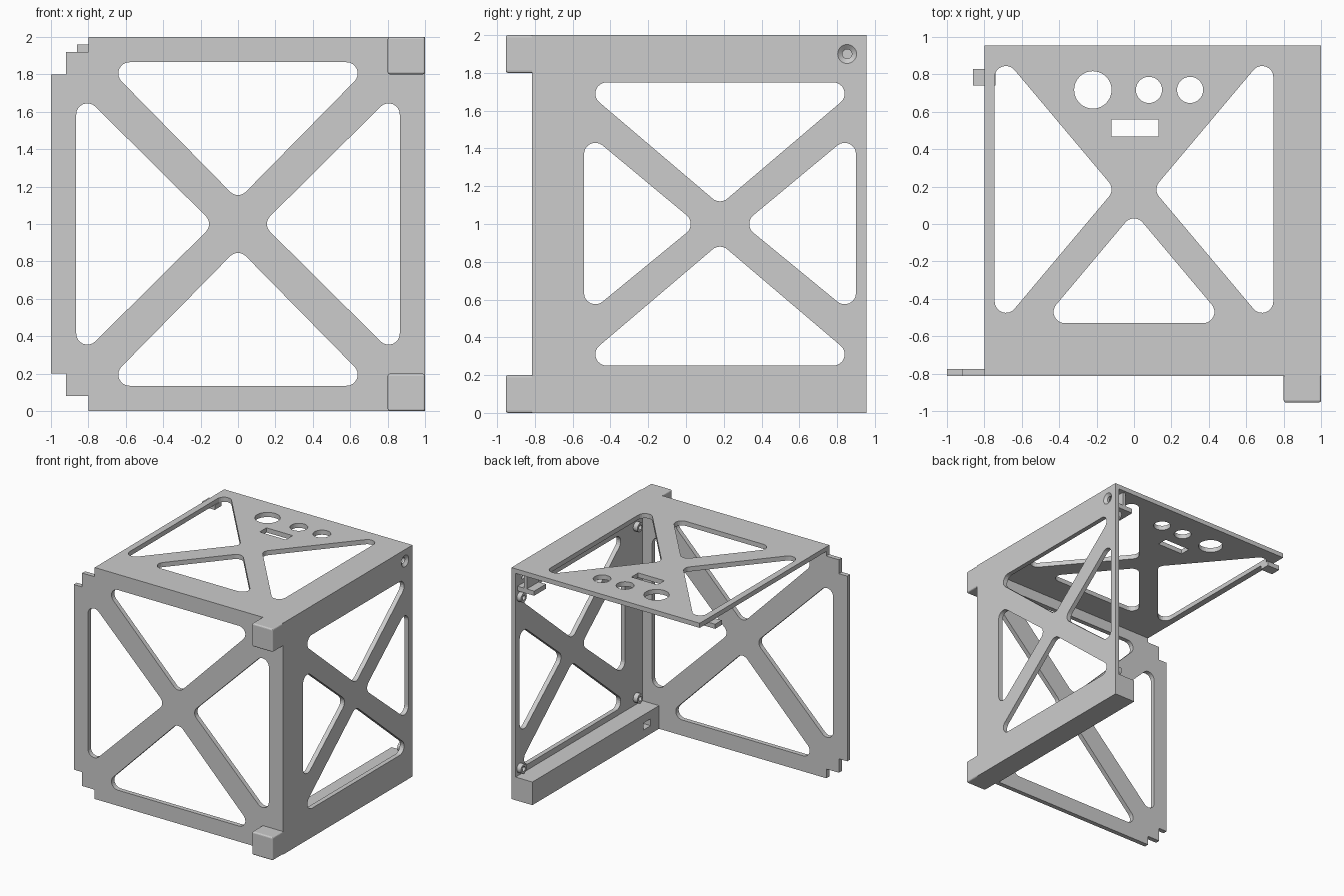
import bpy, bmesh, math
from mathutils import Matrix, Vector

if "Cube" in bpy.data.objects:
    bpy.data.objects.remove(bpy.data.objects["Cube"])

T = 0.04   # panel thickness
grey = bpy.data.materials.new("light grey")
grey.diffuse_color = (0.605, 0.605, 0.605, 1)
grey.use_nodes = True
grey.node_tree.nodes["Principled BSDF"].inputs["Base Color"].default_value = grey.diffuse_color


def add(name, mesh):
    mesh.materials.clear()
    mesh.materials.append(grey)
    ob = bpy.data.objects.new(name, mesh)
    bpy.context.collection.objects.link(ob)
    return ob


def from_bm(name, bm):
    bmesh.ops.recalc_face_normals(bm, faces=bm.faces)
    me = bpy.data.meshes.new(name)
    bm.to_mesh(me)
    bm.free()
    return add(name, me)


def box(name, lo, hi, bevel=0, keep_back=False):
    bm = bmesh.new()
    bmesh.ops.create_cube(bm, size=1)
    for v in bm.verts:
        v.co = [lo[i] + (v.co[i] + 0.5) * (hi[i] - lo[i]) for i in range(3)]
    if bevel:
        edges = [e for e in bm.edges
                 if not (keep_back and all(v.co.y > hi[1] - 1e-4 for v in e.verts))]
        bmesh.ops.bevel(bm, geom=edges, offset=bevel, segments=3,
                        profile=0.5, affect='EDGES')
    return from_bm(name, bm)


def circle(x, y, r, n=40):
    return [(x + r * math.cos(2 * math.pi * i / n),
             y + r * math.sin(2 * math.pi * i / n)) for i in range(n)]


def rect(x0, y0, x1, y1):
    return [(x0, y0), (x1, y0), (x1, y1), (x0, y1)]


def round_tri(a, b, c, r=0.06, n=8):
    """Triangle window: three corner circles joined by tangent lines."""
    p = [Vector(q) for q in (a, b, c)]
    if (p[1] - p[0]).cross(p[2] - p[0]) < 0:
        p.reverse()
    out = []
    for i in range(3):
        d0, d1 = p[i] - p[i - 1], p[(i + 1) % 3] - p[i]
        a0 = math.atan2(-d0.x, d0.y)
        sweep = (math.atan2(-d1.x, d1.y) - a0) % (2 * math.pi)
        for k in range(n + 1):
            t = a0 + sweep * k / n
            out.append((p[i].x + r * math.cos(t), p[i].y + r * math.sin(t)))
    return out


def panel(name, loops, matrix):
    """Flat plate: first loop is the outline, the rest are holes."""
    cu = bpy.data.curves.new(name, 'CURVE')
    cu.dimensions, cu.fill_mode, cu.extrude = '2D', 'BOTH', T / 2
    for pts in loops:
        s = cu.splines.new('POLY')
        s.points.add(len(pts) - 1)
        for q, (x, y) in zip(s.points, pts):
            q.co = (x, y, 0, 1)
        s.use_cyclic_u = True
    tmp = bpy.data.objects.new("outline", cu)
    bpy.context.collection.objects.link(tmp)
    bpy.context.view_layer.update()
    dg = bpy.context.evaluated_depsgraph_get()
    me = bpy.data.meshes.new_from_object(tmp.evaluated_get(dg))
    bpy.data.objects.remove(tmp)
    bm = bmesh.new()
    bm.from_mesh(me)
    bmesh.ops.remove_doubles(bm, verts=bm.verts, dist=1e-5)
    bm.transform(matrix)
    for f in bm.faces:
        f.smooth = False
    return from_bm(name, bm)


def ring(name, y, z, profile, n=32):
    """Closed (x, radius) profile turned about an axis along x."""
    bm = bmesh.new()
    rows = [[bm.verts.new((x, y + r * math.cos(2 * math.pi * i / n),
                           z + r * math.sin(2 * math.pi * i / n)))
             for i in range(n)] for x, r in profile]
    for j in range(len(rows)):
        a, b = rows[j - 1], rows[j]
        for i in range(n):
            k = (i + 1) % n
            bm.faces.new((a[i], a[k], b[k], b[i]))
    return from_bm(name, bm)


# front panel: stepped left edge, X-shaped bracing
front = [(1, 0), (1, 1.96), (-0.8, 1.96), (-0.8, 1.92), (-0.92, 1.92), (-0.92, 1.8),
         (-1, 1.8), (-1, 0.2), (-0.92, 0.2), (-0.92, 0.08), (-0.8, 0.08), (-0.8, 0)]
loops = [front]
for s in (-1, 1):
    loops.append(round_tri((s * 0.215, 1), (s * 0.805, 1.585), (s * 0.805, 0.415)))
    loops.append(round_tri((0, 1 + s * 0.215), (-0.58, 1 + s * 0.805), (0.58, 1 + s * 0.805)))
panel("front_panel", loops,
      Matrix(((1, 0, 0, 0), (0, 0, -1, -0.794), (0, 1, 0, 0), (0, 0, 0, 1))))

# right panel: same bracing plus a screw opening
loops = [rect(-0.774, 0, 0.955, 1.96), circle(0.853, 1.9, 0.05, 32),
         round_tri((0.395, 1), (0.84, 1.37), (0.84, 0.635)),
         round_tri((-0.035, 1), (-0.48, 1.37), (-0.48, 0.635))]
for s in (-1, 1):
    loops.append(round_tri((0.18, 1 + s * 0.18), (-0.42, 1 + s * 0.69), (0.78, 1 + s * 0.69)))
panel("right_panel", loops,
      Matrix(((0, 0, 1, 0.98), (1, 0, 0, 0), (0, 1, 0, 0), (0, 0, 0, 1))))
ring("countersunk_hole", 0.853, 1.9, [(1, 0.05), (0.98, 0.025), (0.96, 0.025), (0.96, 0.05)])

# top panel: three windows, three round ports and a slot
loops = [rect(-0.8, -0.814, 1, 0.955), rect(-0.12, 0.467, 0.13, 0.56),
         circle(-0.22, 0.717, 0.1), circle(0.08, 0.717, 0.07), circle(0.3, 0.717, 0.07),
         round_tri((0, -0.03), (-0.37, -0.47), (0.37, -0.47))]
for s in (-1, 1):
    loops.append(round_tri((s * 0.18, 0.185), (s * 0.685, 0.785), (s * 0.685, -0.415)))
panel("top_panel", loops, Matrix.Translation((0, 0, 1.98)))

# rounded corner blocks on the front right edge
for nm, z in (("lower", 0), ("upper", 1.8)):
    box(nm + "_corner_block", (0.8, -0.954, z), (1, -0.814, z + 0.2), 0.012, True)

# bottom rail with a blind slot in its inner side
rail = box("bottom_rail", (0.8, -0.774, 0), (0.96, 0.955, 0.2))
cutter = box("slot_cutter", (0.7, -0.66, 0.07), (0.88, -0.56, 0.13))
cutter.hide_render = True
mod = rail.modifiers.new("slot", 'BOOLEAN')
mod.object, mod.operation, mod.solver = cutter, 'DIFFERENCE', 'EXACT'
bpy.context.view_layer.update()
dg = bpy.context.evaluated_depsgraph_get()
cut = bpy.data.meshes.new_from_object(rail.evaluated_get(dg))
rail.modifiers.clear()
rail.data = cut
bpy.data.objects.remove(cutter)

# small bosses on the inside of the right panel
for y in (-0.69, 0.9):
    for z in (0.26, 1.74):
        ring("boss", y, z, [(0.96, 0.04), (0.92, 0.04), (0.92, 0.02), (0.96, 0.02)], 24)

# screw bracket under the top panel, and latch tab on the left
box("bracket_floor", (0.8, 0.77, 1.8), (0.96, 0.93, 1.84))
box("bracket_wall", (0.87, 0.77, 1.84), (0.9, 0.93, 1.96))
box("latch_tab", (-0.86, 0.74, 1.92), (-0.74, 0.83, 1.96))
